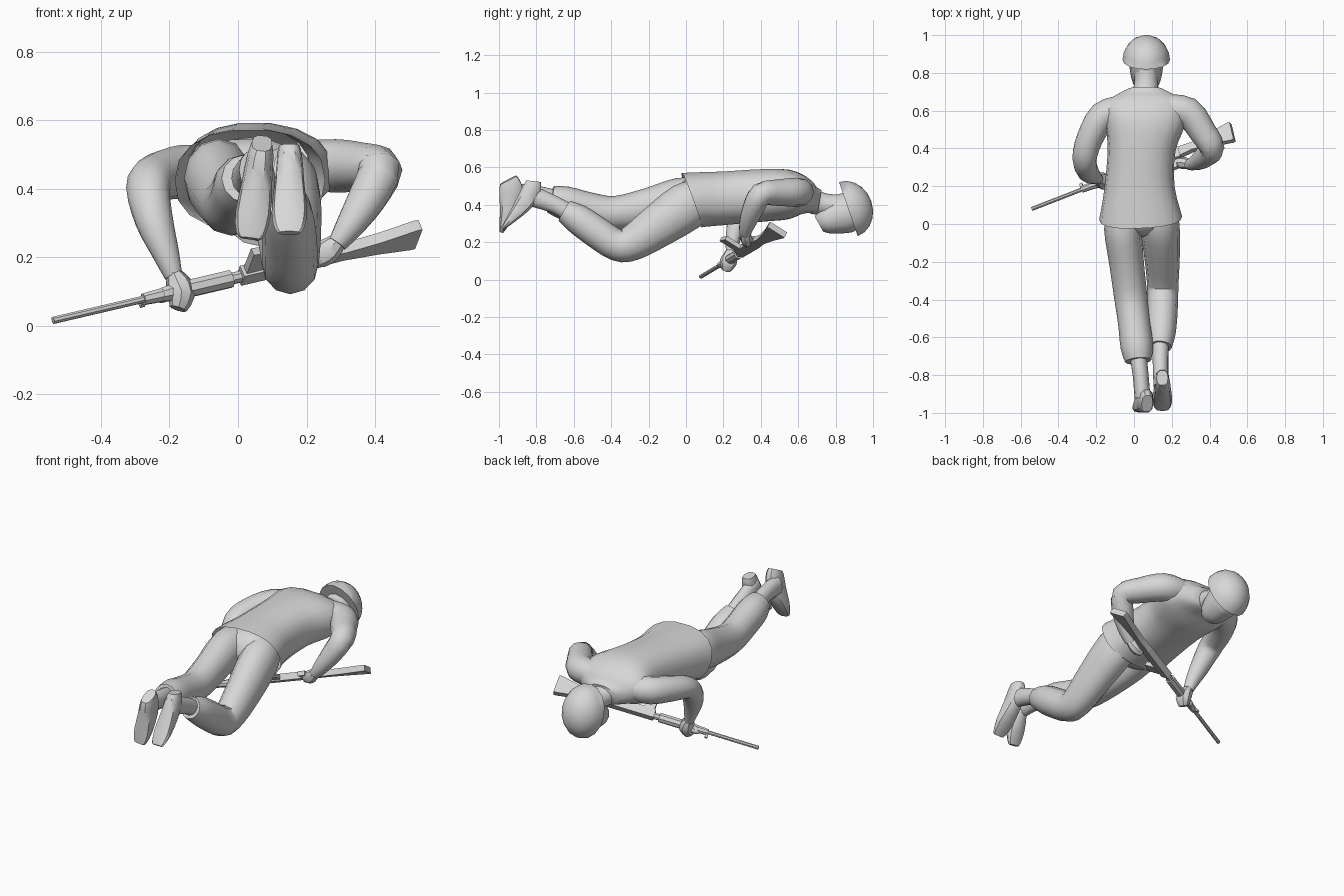
import bpy, bmesh, math
from mathutils import Vector, Matrix

if "Cube" in bpy.data.objects:
    bpy.data.objects.remove(bpy.data.objects["Cube"])

grey = bpy.data.materials.new("plain grey")
grey.diffuse_color = (0.68, 0.68, 0.68, 1)
grey.use_nodes = True
grey.node_tree.nodes["Principled BSDF"].inputs["Base Color"].default_value = grey.diffuse_color


def finish(name, bm, angle=40):
    bmesh.ops.recalc_face_normals(bm, faces=bm.faces)
    me = bpy.data.meshes.new(name)
    bm.to_mesh(me)
    bm.free()
    me.materials.append(grey)
    ob = bpy.data.objects.new(name, me)
    bpy.context.collection.objects.link(ob)
    bpy.ops.object.select_all(action='DESELECT')
    ob.select_set(True)
    bpy.context.view_layer.objects.active = ob
    bpy.ops.object.shade_smooth_by_angle(angle=math.radians(angle))


def skin(bm, rings, caps=(True, True)):
    """Bridge rings of vertices and close the chosen ends."""
    n = len(rings[0])
    for r, s in zip(rings, rings[1:]):
        for k in range(n):
            bm.faces.new((r[k], r[(k + 1) % n], s[(k + 1) % n], s[k]))
    for use, ring in zip(caps, (rings[0], rings[-1])):
        if use:
            bm.faces.new(ring)


def spline(p, steps):
    """Catmull-Rom through control rows of numbers."""
    p = [Vector(q) for q in p]
    out = []
    for i in range(len(p) - 1):
        a, b, c, d = p[max(i - 1, 0)], p[i], p[i + 1], p[min(i + 2, len(p) - 1)]
        for s in range(steps):
            t = s / steps
            out.append(0.5 * (2 * b + (c - a) * t + (2 * a - 5 * b + 4 * c - d) * t * t
                              + (3 * b - a - 3 * c + d) * t ** 3))
    return out + [p[-1]]


def loft(name, rows, sides=12, steps=3, power=1.0, up=(0, 0, 1), lean=0,
         caps=(True, True), angle=40):
    """Rows are x, y, z, side radius, up radius; lean slants the first ring."""
    pts = spline(rows, steps)
    bm = bmesh.new()
    rings = []
    for i, q in enumerate(pts):
        c = Vector(q[:3])
        tan = (Vector(pts[min(i + 1, len(pts) - 1)][:3]) - Vector(pts[max(i - 1, 0)][:3])).normalized()
        side = tan.cross(Vector(up)).normalized()
        top = side.cross(tan)
        ring = []
        for k in range(sides):
            a = 2 * math.pi * k / sides
            u = math.copysign(abs(math.cos(a)) ** power, math.cos(a))
            v = math.copysign(abs(math.sin(a)) ** power, math.sin(a))
            slant = tan * (lean * v if i == 0 else 0)
            ring.append(bm.verts.new(c + side * u * q[3] + top * v * q[4] + slant))
        rings.append(ring)
    skin(bm, rings, caps)
    finish(name, bm, angle)


def ball(name, loc, size, rot=(0, 0, 0), seg=14, half=False):
    """Ellipsoid; half keeps the closed upper dome."""
    bm = bmesh.new()
    bmesh.ops.create_uvsphere(bm, u_segments=seg, v_segments=10, radius=1)
    if half:
        geom = bm.verts[:] + bm.edges[:] + bm.faces[:]
        cut = bmesh.ops.bisect_plane(bm, geom=geom, plane_co=(0, 0, 0), plane_no=(0, 0, 1), clear_inner=True)
        bmesh.ops.holes_fill(bm, edges=[e for e in bm.edges if e.is_boundary])
    m = Matrix.Translation(loc)
    for ax, ang in zip('XYZ', rot):
        m = m @ Matrix.Rotation(math.radians(ang), 4, ax)
    bm.transform(m @ Matrix.Diagonal((*size, 1)))
    finish(name, bm)


# Jacket body with an open, slanted hem
loft("jacket", [(.035, .03, .425, .22, .15), (.03, .2, .435, .185, .145), (.04, .4, .45, .18, .142),
                (.055, .54, .455, .215, .135), (.06, .62, .445, .225, .108),
                (.06, .675, .428, .165, .075), (.06, .715, .42, .09, .06)],
     sides=18, power=.85, lean=-.045, caps=(False, True))
ball("hips", (.035, .06, .425), (.185, .13, .125))

# Neck, head and helmet
loft("neck", [(.06, .68, .415, .075, .065), (.065, .75, .4, .062, .06), (.065, .82, .39, .065, .065)])
loft("head", [(.065, .712, .295, .045, .045), (.065, .74, .31, .068, .07), (.065, .79, .332, .083, .092),
              (.065, .85, .355, .09, .108), (.065, .9, .37, .088, .1)])
ball("helmet", (.065, .868, .377), (.126, .153, .13), rot=(-71, 0, 0), seg=16, half=True)

# Sleeves
loft("left_sleeve", [(-.07, .6, .455, .07, .08), (-.165, .57, .45, .078, .078), (-.235, .45, .435, .07, .07),
                     (-.262, .345, .405, .06, .066), (-.245, .28, .31, .058, .056),
                     (-.21, .25, .21, .04, .04), (-.188, .24, .145, .026, .028)], up=(-1, 1, 0))
loft("right_sleeve", [(.17, .605, .47, .07, .08), (.285, .592, .467, .078, .08), (.365, .485, .465, .07, .072),
                      (.415, .40, .455, .062, .066), (.375, .355, .37, .058, .056),
                      (.325, .325, .29, .042, .042), (.29, .315, .24, .028, .03)], up=(1, 1, 0))

# Hands wrapped around the rifle
loft("left_hand", [(-.188, .24, .155, .022, .026), (-.175, .235, .125, .038, .04),
                   (-.165, .225, .09, .04, .046), (-.175, .215, .05, .026, .026)], sides=8, steps=2, up=(0, 1, 0))
ball("left_thumb", (-.215, .222, .085), (.03, .014, .016), rot=(0, -20, 20), seg=8)
loft("right_hand", [(.295, .317, .25, .024, .024), (.27, .322, .225, .032, .036),
                    (.24, .325, .205, .03, .036), (.215, .325, .195, .018, .024)], sides=8, steps=2)

# Trouser legs and shins
loft("left_trouser", [(-.045, .08, .44, .1, .1), (-.058, -.03, .43, .1, .115), (-.04, -.2, .385, .092, .105),
                      (-.018, -.38, .355, .088, .092), (0, -.52, .375, .085, .092),
                      (.015, -.65, .41, .086, .09), (.022, -.725, .43, .07, .072)])
loft("right_trouser", [(.12, .1, .44, .09, .1), (.135, .0, .39, .105, .13), (.148, -.16, .28, .095, .115),
                       (.152, -.29, .195, .085, .095), (.152, -.37, .185, .082, .085),
                       (.15, -.48, .255, .08, .085), (.145, -.58, .325, .075, .08),
                       (.14, -.65, .367, .06, .062)])
loft("left_shin", [(.022, -.7, .425, .045, .055), (.035, -.8, .45, .042, .052), (.045, -.92, .455, .042, .06)])
loft("right_shin", [(.14, -.6, .34, .045, .05), (.14, -.7, .40, .042, .046), (.143, -.86, .46, .04, .06)])


def boot(name, heel, toe, out, depth):
    """Upper tapers from a deep ankle to a thin toe along a flat sole."""
    heel, toe, out = Vector(heel), Vector(toe), Vector(out)
    rows = []
    for t, w, h in ((0, .03, .8), (.12, .038, 1), (.4, .044, 1), (.75, .052, .55), (.95, .042, .25), (1, .03, .18)):
        rows.append((*(heel.lerp(toe, t) + out * h * depth), w, h * depth))
    loft(name, rows, sides=10, steps=2, power=.75, up=out, angle=40)


boot("left_boot", (.07, -1, .533), (.035, -.998, .255), (0, 1, 0), .062)
boot("right_boot", (.15, -.85, .545), (.15, -.99, .275), (0, .88, -.46), .05)

# Rifle frame: length runs muzzle to butt, down points to the magazine
muzzle = Vector((-.54, .08, .016))
along = (Vector((.525, .495, .265)) - muzzle).normalized()
down = Vector((.04, -.1, .07))
down = (down - along * down.dot(along)).normalized()
cross = along.cross(down)


def gun(name, rows, sides=4, half=.016):
    """Rows are distance from the muzzle, drop, half height; box when four sided."""
    bm = bmesh.new()
    rings = []
    for dist, drop, h in rows:
        c = muzzle + along * dist + down * drop
        if sides == 4:
            ring = [c + cross * half * a + down * h * b for a, b in ((1, 1), (-1, 1), (-1, -1), (1, -1))]
        else:
            ring = [c + (cross * math.cos(k * math.tau / sides) + down * math.sin(k * math.tau / sides)) * h
                    for k in range(sides)]
        rings.append([bm.verts.new(v) for v in ring])
    skin(bm, rings)
    finish(name, bm, 30)


gun("barrel", [(0, 0, .011), (.36, 0, .011)], sides=8)
gun("gas_block", [(.29, 0, .018), (.37, 0, .022)], sides=8)
gun("front_sight", [(.285, -.025, .012), (.3, -.025, .012)], half=.006)
gun("handguard", [(.35, 0, .022), (.4, 0, .027), (.57, 0, .027)], sides=8)
gun("barrel_nut", [(.56, 0, .018), (.61, 0, .018)], sides=8)
gun("receiver", [(.6, .005, .026), (.86, .008, .03)], half=.019)
gun("magazine", [(.61, .08, .055), (.67, .07, .055)], half=.012)
gun("pistol_grip", [(.79, .05, .04), (.83, .05, .04)], half=.013)
gun("stock", [(.84, .005, .028), (.93, .004, .022), (1.04, .004, .034), (1.15, .006, .055), (1.165, .006, .054)],
    half=.017)
